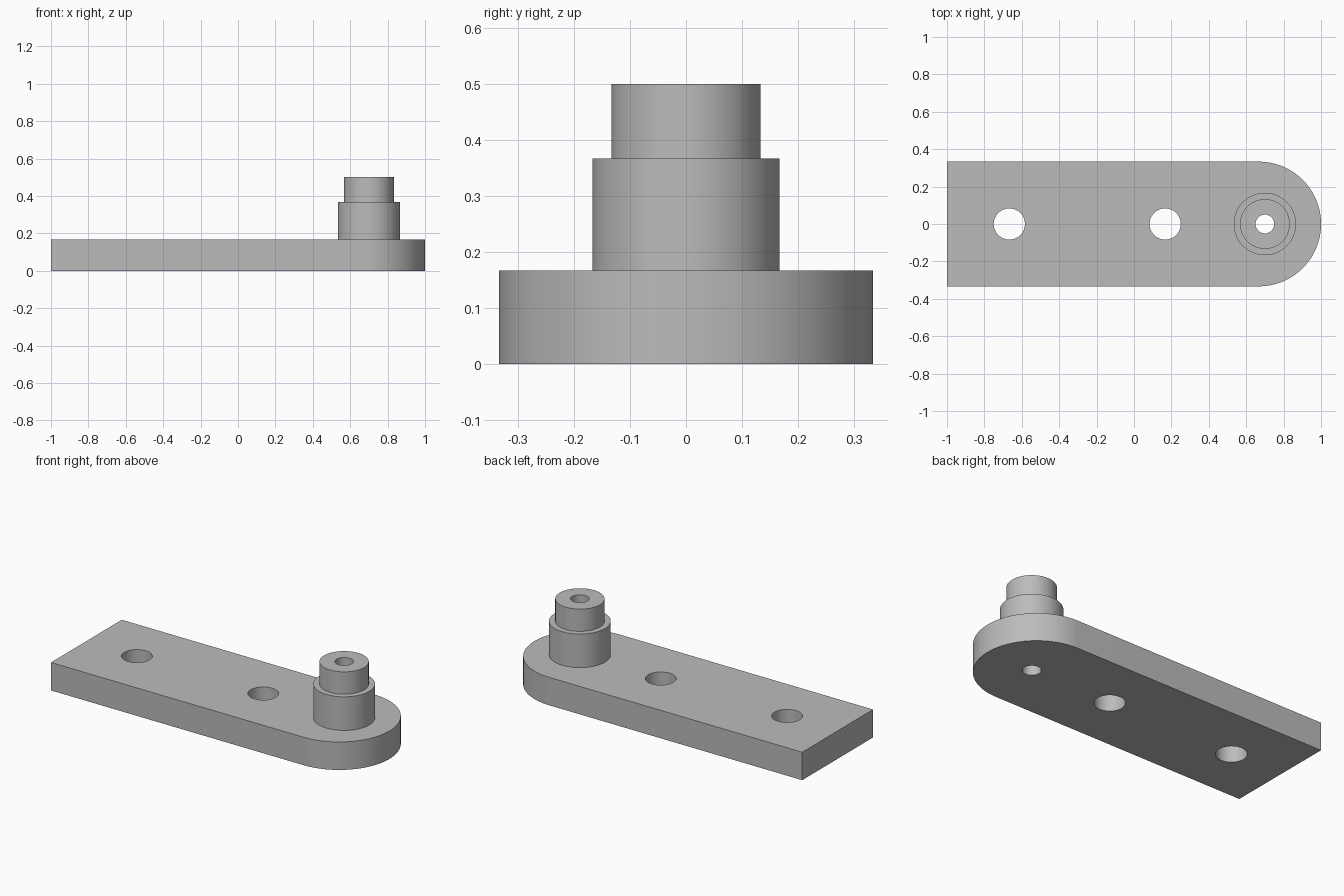
import bpy
import bmesh
from math import cos, sin, pi, radians

if "Cube" in bpy.data.objects:
    bpy.data.objects.remove(bpy.data.objects["Cube"], do_unlink=True)

LENGTH, HALF_WIDTH, THICK = 2.0, 1 / 3, 1 / 6
POST_X, POST_STEP, POST_TOP = 0.7, 0.367, 0.5
BORE_R, BOLT_R = 0.05, 1 / 12

grey = bpy.data.materials.new("plain grey")
grey.use_nodes = True
colour = (0.5, 0.5, 0.5, 1)
grey.diffuse_color = colour
grey.node_tree.nodes["Principled BSDF"].inputs["Base Color"].default_value = colour


def circle(x, radius, sides=96):
    return [(x + radius * cos(2 * pi * i / sides), radius * sin(2 * pi * i / sides))
            for i in range(sides)]


def extrude(name, outline, z0, z1):
    """Prism from a counter-clockwise outline."""
    bm = bmesh.new()
    face = bm.faces.new([bm.verts.new((x, y, z0)) for x, y in outline])
    out = bmesh.ops.extrude_face_region(bm, geom=[face])
    top = [v for v in out["geom"] if isinstance(v, bmesh.types.BMVert)]
    bmesh.ops.translate(bm, vec=(0, 0, z1 - z0), verts=top)
    bmesh.ops.recalc_face_normals(bm, faces=bm.faces)
    mesh = bpy.data.meshes.new(name)
    bm.to_mesh(mesh)
    bm.free()
    mesh.materials.append(grey)
    obj = bpy.data.objects.new(name, mesh)
    bpy.context.collection.objects.link(obj)
    return obj


def combine(target, tool, operation):
    """Apply a boolean and discard the tool."""
    bpy.ops.object.select_all(action="DESELECT")
    bpy.context.view_layer.objects.active = target
    target.select_set(True)
    mod = target.modifiers.new(operation.lower(), "BOOLEAN")
    mod.operation, mod.solver, mod.object = operation, "EXACT", tool
    bpy.ops.object.modifier_apply(modifier=mod.name)
    bpy.data.objects.remove(tool, do_unlink=True)


# Plate: square at one end, fully rounded at the other
arc_x = LENGTH / 2 - HALF_WIDTH
arc = [(arc_x + HALF_WIDTH * cos(a), HALF_WIDTH * sin(a))
       for a in (-pi / 2 + pi * i / 64 for i in range(65))]
corners = [(-LENGTH / 2, HALF_WIDTH), (-LENGTH / 2, -HALF_WIDTH)]
arm = extrude("pivot_arm", arc + corners, 0, THICK)

# Stepped post
for radius, top in ((1 / 6, POST_STEP), (0.133, POST_TOP)):
    combine(arm, extrude("post_step", circle(POST_X, radius), THICK / 2, top), "UNION")

# Two bolt holes and the bore through the post
for x, radius in ((-2 / 3, BOLT_R), (1 / 6, BOLT_R), (POST_X, BORE_R)):
    combine(arm, extrude("hole_cutter", circle(x, radius), -0.1, POST_TOP + 0.1), "DIFFERENCE")

# Smooth round walls with crisp rims
arm.select_set(True)
bpy.context.view_layer.objects.active = arm
bpy.ops.object.shade_smooth_by_angle(angle=radians(30))
